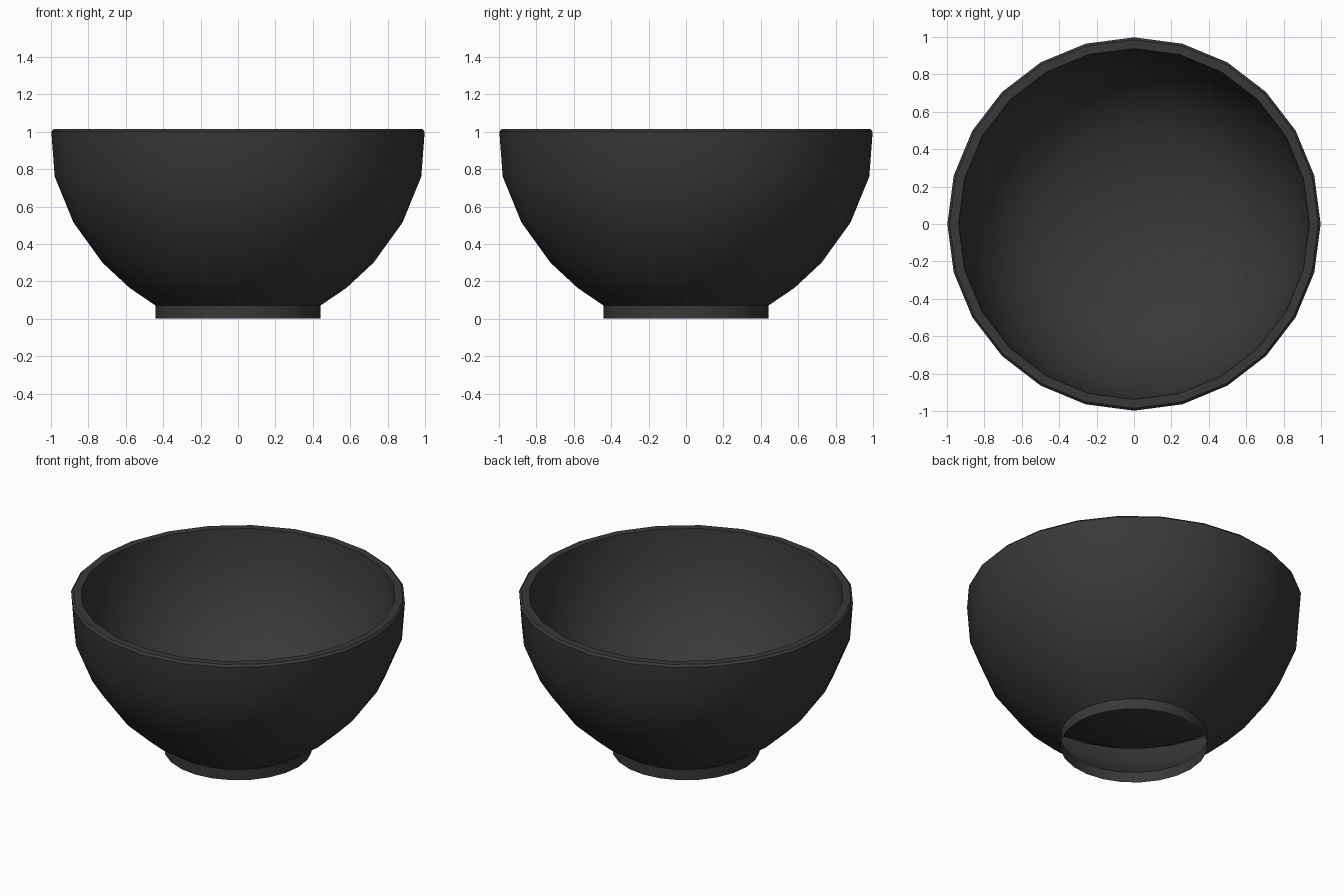
import bpy, bmesh, math

if "Cube" in bpy.data.objects:
    bpy.data.objects.remove(bpy.data.objects["Cube"])

SIDES = 24

# Dark glaze shared by both parts
glaze = bpy.data.materials.new("dark_glaze")
glaze.diffuse_color = (0.04, 0.04, 0.04, 1)
glaze.use_nodes = True
glaze.node_tree.nodes["Principled BSDF"].inputs["Base Color"].default_value = glaze.diffuse_color


def lathe(name, profile):
    """Spin a list of (radius, height) points around z."""
    bm = bmesh.new()
    rings = []
    for r, z in profile:
        if r == 0:
            rings.append([bm.verts.new((0, 0, z))] * SIDES)
        else:
            rings.append([bm.verts.new((r * math.cos(2 * math.pi * i / SIDES),
                                        r * math.sin(2 * math.pi * i / SIDES), z))
                          for i in range(SIDES)])
    for low, high in zip(rings, rings[1:]):
        for i in range(SIDES):
            j = (i + 1) % SIDES
            corners = [low[i], low[j], high[j], high[i]]
            bm.faces.new(list(dict.fromkeys(corners)))
    mesh = bpy.data.meshes.new(name)
    bm.to_mesh(mesh)
    bm.free()
    mesh.materials.append(glaze)
    obj = bpy.data.objects.new(name, mesh)
    bpy.context.collection.objects.link(obj)
    bpy.ops.object.select_all(action='DESELECT')
    obj.select_set(True)
    bpy.context.view_layer.objects.active = obj
    bpy.ops.object.shade_smooth_by_angle(angle=math.radians(40))
    return obj


# Bowl: outer wall, lip, then the shallower inner wall down to the floor
lathe("bowl", [
    (0.44, 0.07), (0.58, 0.165), (0.725, 0.30), (0.88, 0.515), (0.98, 0.76),
    (0.998, 1.0), (0.985, 1.014), (0.938, 1.014),
    (0.915, 0.78), (0.82, 0.555), (0.68, 0.37), (0.52, 0.278),
    (0.27, 0.195), (0, 0.17)])

# Foot ring: thin and open underneath
lathe("foot_ring", [(0.44, 0), (0.44, 0.07)])
